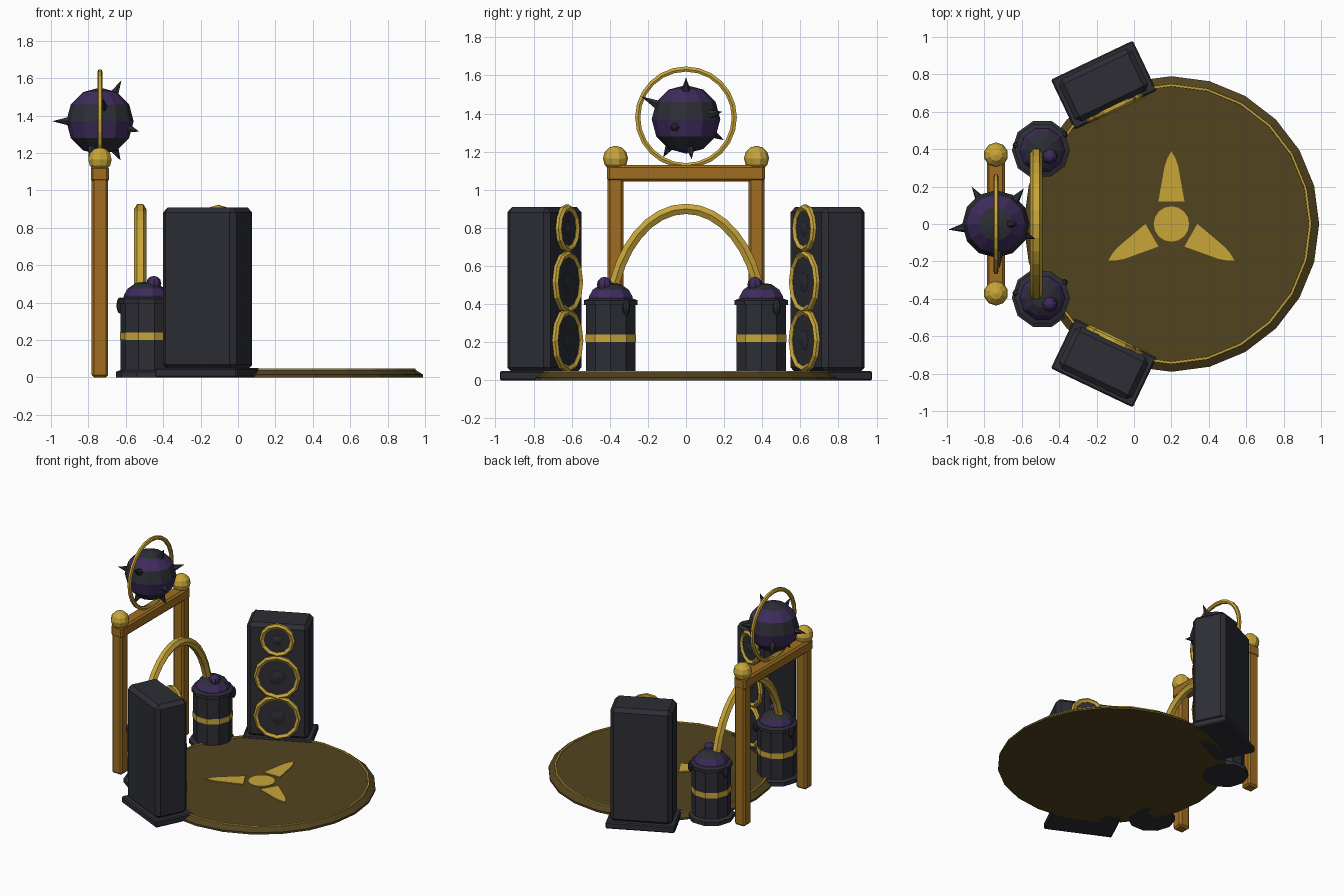
import bpy, bmesh, math
from mathutils import Vector, Matrix

if "Cube" in bpy.data.objects:
    bpy.data.objects.remove(bpy.data.objects["Cube"])


def mat(name, col):
    m = bpy.data.materials.new(name)
    m.diffuse_color = (*col, 1)
    m.use_nodes = True
    m.node_tree.nodes["Principled BSDF"].inputs["Base Color"].default_value = m.diffuse_color
    return m


DARK = mat("charcoal", (0.026, 0.027, 0.036))
PURPLE = mat("purple", (0.047, 0.024, 0.105))
GOLD = mat("gold", (0.58, 0.38, 0.042))
BRONZE = mat("bronze", (0.35, 0.155, 0.015))
OLIVE = mat("dark_olive", (0.084, 0.057, 0.014))


def finish(name, bm, mats, matrix=Matrix(), rule=None):
    bmesh.ops.recalc_face_normals(bm, faces=bm.faces[:])
    if rule:
        for f in bm.faces:
            f.material_index = rule(f.calc_center_median())
    me = bpy.data.meshes.new(name)
    bm.to_mesh(me)
    bm.free()
    for m in mats:
        me.materials.append(m)
    ob = bpy.data.objects.new(name, me)
    ob.matrix_world = matrix
    bpy.context.collection.objects.link(ob)
    return ob


def lathe(name, profile, n, mats, matrix=Matrix(), rule=None, closed=False):
    """Spin (radius, z) points about z; open profiles are capped where radius > 0."""
    bm = bmesh.new()
    rings = []
    for r, z in profile:
        if r == 0:
            rings.append([bm.verts.new((0, 0, z))] * n)
        else:
            rings.append([bm.verts.new((r * math.cos(math.tau * i / n),
                                        r * math.sin(math.tau * i / n), z)) for i in range(n)])
    pairs = list(zip(rings, rings[1:])) + ([(rings[-1], rings[0])] if closed else [])
    for a, b in pairs:
        for i in range(n):
            j = (i + 1) % n
            bm.faces.new(list(dict.fromkeys((a[i], a[j], b[j], b[i]))))
    if not closed:
        for r in (rings[0], rings[-1]):
            if r[0] is not r[1]:
                bm.faces.new(r)
    return finish(name, bm, mats, matrix, rule)


def box(name, size, m, matrix, bevel=0.0):
    bm = bmesh.new()
    bmesh.ops.create_cube(bm, size=1, matrix=Matrix.Diagonal((*size, 1)))
    if bevel:
        bmesh.ops.bevel(bm, geom=bm.edges[:], offset=bevel, segments=1, affect='EDGES')
    return finish(name, bm, [m], matrix)


def sphere(name, r, m, loc, u=10, v=6, scale=(1, 1, 1)):
    bm = bmesh.new()
    bmesh.ops.create_uvsphere(bm, u_segments=u, v_segments=v, radius=r,
                              matrix=Matrix.Diagonal((*scale, 1)))
    return finish(name, bm, [m], Matrix.Translation(loc))


def plate(name, pts, z, h, m, matrix):
    bm = bmesh.new()
    f = bm.faces.new([bm.verts.new((x, y, z)) for x, y in pts])
    ext = bmesh.ops.extrude_face_region(bm, geom=[f])
    bmesh.ops.translate(bm, vec=(0, 0, h), verts=[v for v in ext["geom"] if isinstance(v, bmesh.types.BMVert)])
    return finish(name, bm, [m], matrix)


T = Matrix.Translation

# Round stage with gold inlay ring and three-blade emblem
C = T((0.2, 0, 0))
lathe("stage", [(0.79, 0), (0.79, 0.015), (0.75, 0.04), (0, 0.04)], 24, [OLIVE], C)
lathe("stage_ring", [(0.735, 0.035), (0.75, 0.035), (0.748, 0.048), (0.737, 0.048)],
      24, [GOLD], C, closed=True)
lathe("emblem_hub", [(0.095, 0.038), (0.095, 0.046), (0, 0.046)], 16, [GOLD], C)
for k in range(3):
    plate("emblem_blade", [(0.12, -0.07), (0.31, -0.036), (0.35, -0.022), (0.39, 0),
                           (0.35, 0.022), (0.31, 0.036), (0.12, 0.07)], 0.038, 0.008, GOLD,
          C @ Matrix.Rotation(math.radians(90 + 120 * k), 4, 'Z'))

# Gate: posts, crossbeam, finials
GX = -0.738
for s in (-1, 1):
    box("gate_post", (0.088, 0.085, 1.08), BRONZE, T((GX, s * 0.37, 0.54)), 0.013)
    sphere("gate_finial", 0.066, GOLD, (GX, s * 0.37, 1.165))
box("gate_crossbeam", (0.098, 0.83, 0.085), BRONZE, T((GX, 0, 1.087)), 0.013)

# Spiked ball with alternating bands, and the hoop around it
B = Vector((GX, 0, 1.37))
lathe("spiked_ball", [(0 if k in (0, 6) else 0.18 * math.sin(math.pi * k / 6),
                       -0.18 * math.cos(math.pi * k / 6)) for k in range(7)],
      12, [DARK, PURPLE], T(B),
      rule=lambda c: 1 if (c.z > 0.09 and c.z < 0.156) or -0.09 < c.z < 0 or c.z < -0.156 else 0)
for tip in [(-0.255, -0.03, 0), (0.115, 0, 0.22), (0.21, -0.08, -0.055), (0.02, -0.235, 0.12),
            (0.15, 0.19, 0.04), (-0.13, 0.2, -0.11), (0.11, 0.03, -0.21), (-0.06, -0.12, -0.2)]:
    d = Vector(tip)
    lathe("ball_spike", [(0.034, 0.14), (0, d.length)], 6, [DARK],
          T(B) @ d.to_track_quat('Z', 'Y').to_matrix().to_4x4())
lathe("hoop", [(0.24, -0.008), (0.252, -0.014), (0.267, -0.008),
               (0.267, 0.008), (0.252, 0.014), (0.24, 0.008)], 24, [GOLD],
      T(B + Vector((0, 0, 0.01))) @ Matrix.Rotation(math.pi / 2, 4, 'Y'), closed=True)

# Arch between the barrels: a hexagonal tube along half an ellipse
bm = bmesh.new()
prev = None
t0 = 0.2
for i in range(17):
    t = t0 + (math.pi - 2 * t0) * i / 16
    nrm = Vector((0, 0.6 * math.cos(t), 0.4 * math.sin(t))).normalized()
    p = Vector((-0.523, 0.4 * math.cos(t), 0.3 + 0.6 * math.sin(t)))
    ring = [bm.verts.new(p + nrm * 0.031 * math.sin(a) + Vector((0.033 * math.cos(a), 0, 0)))
            for a in (math.tau * k / 6 for k in range(6))]
    if prev:
        for k in range(6):
            bm.faces.new((prev[k], prev[(k + 1) % 6], ring[(k + 1) % 6], ring[k]))
    else:
        bm.faces.new(ring)
    prev = ring
bm.faces.new(prev)
finish("arch", bm, [GOLD])

# Barrels: body, gold band, lid, bubble and drips
for s in (-1, 1):
    P = Vector((-0.49, s * 0.395, 0))
    lathe("barrel", [(0.163, 0), (0.163, 0.03), (0.137, 0.04), (0.137, 0.395), (0.148, 0.395),
                     (0.148, 0.42), (0.12, 0.43), (0, 0.43)], 10, [DARK], T(P))
    lathe("barrel_band", [(0.13, 0.2), (0.14, 0.2), (0.14, 0.24), (0.13, 0.24)],
          10, [GOLD], T(P), closed=True)
    lathe("barrel_lid", [(0.122, 0.42), (0.12, 0.44), (0.1, 0.475), (0.055, 0.505), (0, 0.512)],
          10, [DARK, PURPLE], T(P), rule=lambda c: 1 if c.z < 0.48 else 0)
    sphere("barrel_bubble", 0.04, PURPLE, P + Vector((0.04, -0.033, 0.503)), 8, 6)
    for a in (35, 170):
        a = math.radians(a)
        sphere("barrel_drip", 0.02, DARK,
               P + Vector((0.142 * math.cos(a), 0.142 * math.sin(a), 0.385)), 8, 6, (1, 1, 2.2))

# Speaker stacks turned towards the stage
for s in (-1, 1):
    turn = 25.5 if s > 0 else 180 - 25.5
    M = T((-0.162, s * 0.743, 0)) @ Matrix.Rotation(math.radians(turn), 4, 'Z')
    box("speaker_base", (0.485, 0.295, 0.05), DARK, M @ T((0, 0, 0.025)), 0.008)
    box("speaker_cabinet", (0.435, 0.25, 0.87), DARK, M @ T((0, 0, 0.475)), 0.028)
    for z, r in ((0.797, 0.125), (0.515, 0.165), (0.21, 0.168)):
        # local z of the driver points out of the cabinet front (-y)
        D = M @ T((0, -0.125, z)) @ Matrix.Rotation(math.pi / 2, 4, 'X') \
            @ Matrix.Rotation(math.pi / 2, 4, 'Z')
        lathe("speaker_ring", [(r - 0.032, -0.005), (r, -0.005), (r, 0.016),
                               (r - 0.014, 0.028), (r - 0.032, 0.016)], 12, [GOLD], D, closed=True)
        lathe("speaker_cone", [(r - 0.03, 0.014), (r * 0.4, 0.003), (r * 0.3, 0.015), (0, 0.024)],
              12, [DARK], D)
